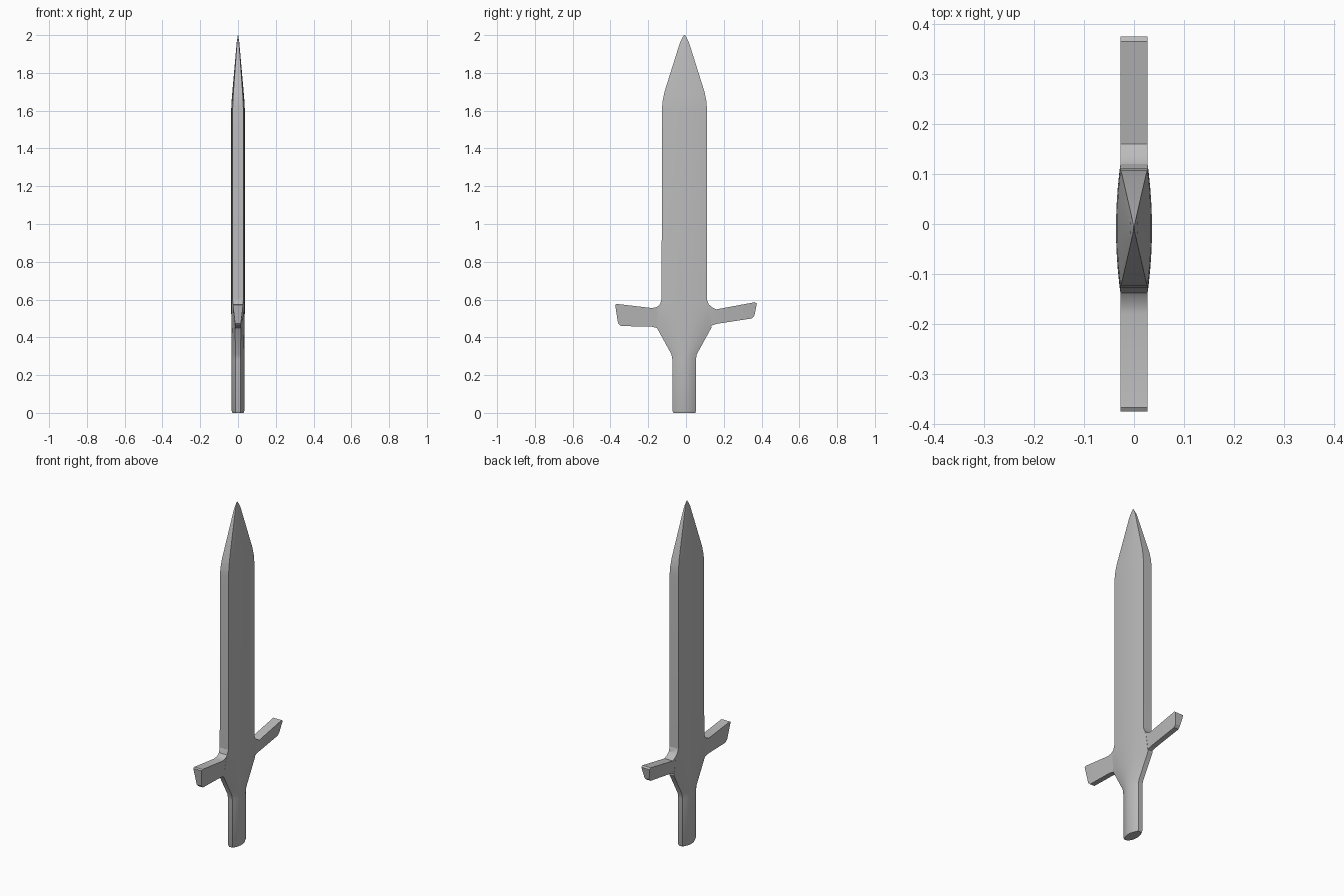
import bpy, bmesh, math

if "Cube" in bpy.data.objects:
    bpy.data.objects.remove(bpy.data.objects["Cube"])

steel = bpy.data.materials.new("plain grey")
steel.diffuse_color = (0.5, 0.5, 0.5, 1)
steel.use_nodes = True
steel.node_tree.nodes["Principled BSDF"].inputs["Base Color"].default_value = steel.diffuse_color


def loft(name, rings):
    """Skin a list of equal-length closed rings, capping both ends."""
    bm = bmesh.new()
    loops = [[bm.verts.new(p) for p in ring] for ring in rings]
    n = len(rings[0])
    for a, b in zip(loops, loops[1:]):
        for i in range(n):
            j = (i + 1) % n
            bm.faces.new((a[i], a[j], b[j], b[i]))
    bm.faces.new(loops[0])
    bm.faces.new(loops[-1])
    bmesh.ops.recalc_face_normals(bm, faces=bm.faces)
    me = bpy.data.meshes.new(name)
    bm.to_mesh(me)
    bm.free()
    me.materials.append(steel)
    ob = bpy.data.objects.new(name, me)
    bpy.context.collection.objects.link(ob)
    bpy.ops.object.select_all(action='DESELECT')
    ob.select_set(True)
    bpy.context.view_layer.objects.active = ob
    bpy.ops.object.shade_smooth_by_angle(angle=math.radians(30))
    return ob


def lens(z, cy, half, edge, mid, steps=10):
    """Lens section with flat edges: edge and mid are half thicknesses."""
    ts = [-1 + 2 * i / steps for i in range(steps + 1)]
    side = [(edge + (mid - edge) * (1 - t * t), cy + half * t, z) for t in ts]
    return side + [(-x, y, z) for x, y, z in reversed(side)]


# grip flaring into the blade: z, centre y, half width, edge, middle
loft("grip", [lens(*s) for s in [
    (0.0, -0.009, 0.058, 0.011, 0.030),
    (0.012, -0.009, 0.063, 0.014, 0.034),
    (0.28, -0.010, 0.062, 0.014, 0.034),
    (0.31, -0.010, 0.067, 0.014, 0.034),
    (0.45, -0.010, 0.144, 0.015, 0.035),
    (0.55, -0.009, 0.138, 0.026, 0.036),
    (0.60, -0.009, 0.120, 0.028, 0.036)]])

# blade
loft("blade", [lens(*s) for s in [
    (0.60, -0.009, 0.120, 0.028, 0.036),
    (1.61, -0.008, 0.119, 0.028, 0.036),
    (1.65, -0.008, 0.116, 0.027, 0.034),
    (1.70, -0.008, 0.106, 0.024, 0.030),
    (1.96, -0.008, 0.024, 0.005, 0.007),
    (1.985, -0.008, 0.012, 0.0022, 0.0032),
    (2.0, -0.008, 0.002, 0.0005, 0.0008)]])


def guard_arm(name, top, bottom):
    """Wedge-shaped arm, wider along the top than the bottom."""
    rings = []
    for (ty, tz), (by, bz) in zip(top, bottom):
        rings.append([(-0.027, ty, tz), (0.027, ty, tz),
                      (0.015, by, bz), (-0.015, by, bz)])
    return loft(name, rings)


# crossguard arms, slightly different on each side
guard_arm("guard_arm_left",
          [(-.10, .62), (-.129, .60), (-.137, .575), (-.155, .56),
           (-.18, .555), (-.367, .577), (-.375, .572)],
          [(-.07, .42), (-.10, .43), (-.13, .438), (-.155, .45),
           (-.18, .456), (-.345, .46), (-.360, .474)])
guard_arm("guard_arm_right",
          [(.08, .62), (.111, .60), (.12, .575), (.137, .56),
           (.16, .548), (.365, .586), (.375, .579)],
          [(.06, .43), (.08, .435), (.11, .445), (.135, .462),
           (.16, .471), (.348, .50), (.362, .515)])
